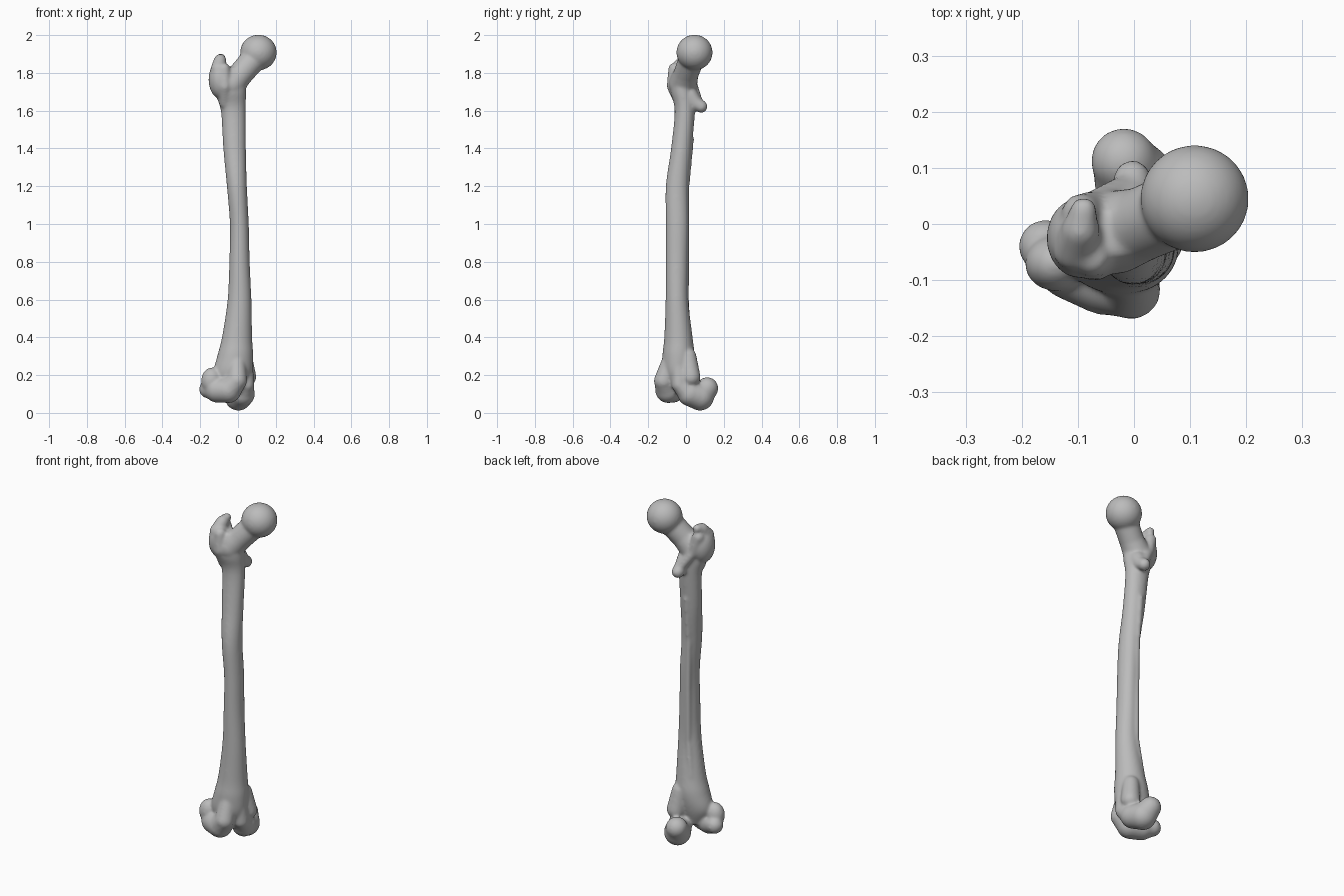
import bpy, bmesh, math
from mathutils import Matrix, Vector

cube = bpy.data.objects.get("Cube")
if cube:
    bpy.data.objects.remove(cube, do_unlink=True)

bone = bpy.data.materials.new("bone_grey")
bone.use_nodes = True
GREY = (0.5, 0.5, 0.5, 1)
bone.diffuse_color = GREY
bone.node_tree.nodes["Principled BSDF"].inputs["Base Color"].default_value = GREY

bm = bmesh.new()


def ball(center, radii, turn=0):
    """Ellipsoid turned about z."""
    m = (Matrix.Translation(center) @ Matrix.Rotation(math.radians(turn), 4, "Z")
         @ Matrix.Diagonal((*radii, 1)))
    bmesh.ops.create_uvsphere(bm, u_segments=32, v_segments=20, radius=1, matrix=m)


def limb(points):
    """Rounded chain of (x, y, z, radius) joined by tapered cylinders."""
    for *p, r in points:
        ball(p, (r, r, r))
    for a, b in zip(points, points[1:]):
        pa, pb = Vector(a[:3]), Vector(b[:3])
        d = pb - pa
        m = Matrix.Translation((pa + pb) / 2) @ d.to_track_quat("Z", "Y").to_matrix().to_4x4()
        bmesh.ops.create_cone(bm, cap_ends=True, segments=32, radius1=a[3],
                              radius2=b[3], depth=d.length, matrix=m)


def loft(sections, steps=5, sides=40):
    """Smooth column through (z, x, y, x radius, y radius) ellipses."""
    keys = [Vector(s) for s in sections]
    rows = []
    for i in range(len(keys) - 1):
        p0, p1 = keys[max(i - 1, 0)], keys[i]
        p2, p3 = keys[i + 1], keys[min(i + 2, len(keys) - 1)]
        for k in range(steps):
            t = k / steps
            rows.append(0.5 * (2 * p1 + (p2 - p0) * t + (2 * p0 - 5 * p1 + 4 * p2 - p3) * t * t
                               + (3 * p1 - p0 - 3 * p2 + p3) * t ** 3))
    rows.append(keys[-1])
    rings = []
    for z, x, y, rx, ry in rows:
        angles = [math.tau * j / sides for j in range(sides)]
        rings.append([bm.verts.new((x + rx * math.cos(a), y + ry * math.sin(a), z)) for a in angles])
    for low, high in zip(rings, rings[1:]):
        for j in range(sides):
            n = (j + 1) % sides
            bm.faces.new((low[j], low[n], high[n], high[j]))
    bm.faces.new(rings[0][::-1])
    bm.faces.new(rings[-1])


# Shaft, bowed forward and flared at both ends
loft([
    (0.11, -0.03, -0.04, 0.05, 0.04),
    (0.20, -0.03, -0.045, 0.10, 0.075),
    (0.30, -0.015, -0.04, 0.095, 0.085),
    (0.40, -0.005, -0.04, 0.08, 0.075),
    (0.60, 0.008, -0.048, 0.063, 0.06),
    (0.80, 0.008, -0.048, 0.054, 0.059),
    (1.00, 0.007, -0.046, 0.05, 0.06),
    (1.20, -0.006, -0.047, 0.053, 0.06),
    (1.40, -0.018, -0.024, 0.06, 0.055),
    (1.60, -0.025, -0.006, 0.066, 0.054),
    (1.70, -0.04, -0.018, 0.083, 0.064),
    (1.78, -0.035, -0.02, 0.075, 0.06),
    (1.83, -0.025, -0.015, 0.05, 0.04),
])

# Rough line down the back of the shaft
limb([(-0.02, 0.025, 1.45, 0.018), (-0.02, 0.003, 1.2, 0.016), (-0.015, 0.002, 0.9, 0.016),
      (-0.015, 0.0, 0.6, 0.016), (-0.04, 0.01, 0.4, 0.018)])

# Hip ball and neck
ball((0.108, 0.045, 1.908), (0.097, 0.096, 0.094))
limb([(-0.035, -0.015, 1.74, 0.075), (0.015, 0.0, 1.795, 0.066), (0.085, 0.03, 1.875, 0.068)])

# Large outer knob with its hooked tip and front lip
ball((-0.096, -0.025, 1.765), (0.06, 0.072, 0.1))
limb([(-0.105, -0.045, 1.82, 0.04), (-0.095, -0.01, 1.865, 0.034), (-0.09, 0.025, 1.88, 0.024)])
limb([(-0.075, -0.06, 1.82, 0.034), (-0.07, -0.067, 1.73, 0.035), (-0.07, -0.03, 1.64, 0.03)])

# Small rear knob and the crest leading to it
limb([(-0.01, 0.02, 1.68, 0.045), (-0.005, 0.05, 1.64, 0.038), (-0.003, 0.08, 1.622, 0.034)])
limb([(-0.095, 0.02, 1.83, 0.034), (-0.07, 0.03, 1.74, 0.03), (-0.01, 0.07, 1.64, 0.022)])

# Outer knee lobe, running forward to the groove rim
limb([(-0.158, -0.04, 0.125, 0.048), (-0.11, -0.07, 0.12, 0.066), (-0.05, -0.095, 0.12, 0.068),
      (-0.005, -0.117, 0.17, 0.053), (-0.005, -0.085, 0.27, 0.045)])
ball((-0.14, -0.07, 0.17), (0.055, 0.05, 0.07))

# Inner knee lobe, lower and further back
limb([(-0.018, 0.112, 0.13, 0.059), (0.002, 0.075, 0.085, 0.073), (0.025, 0.02, 0.1, 0.065),
      (0.045, -0.035, 0.15, 0.042), (0.04, -0.04, 0.24, 0.04)])
limb([(0.045, 0.025, 0.19, 0.052), (0.03, 0.01, 0.3, 0.045)])

bmesh.ops.recalc_face_normals(bm, faces=bm.faces)
mesh = bpy.data.meshes.new("thigh_bone")
bm.to_mesh(mesh)
bm.free()
mesh.materials.append(bone)
thigh_bone = bpy.data.objects.new("thigh_bone", mesh)
bpy.context.collection.objects.link(thigh_bone)

# Fuse the parts into one soft skin
fuse = thigh_bone.modifiers.new("fuse", "REMESH")
fuse.mode = "VOXEL"
fuse.voxel_size = 0.007
fuse.use_smooth_shade = True
soften = thigh_bone.modifiers.new("soften", "SMOOTH")
soften.factor = 0.5
soften.iterations = 14
